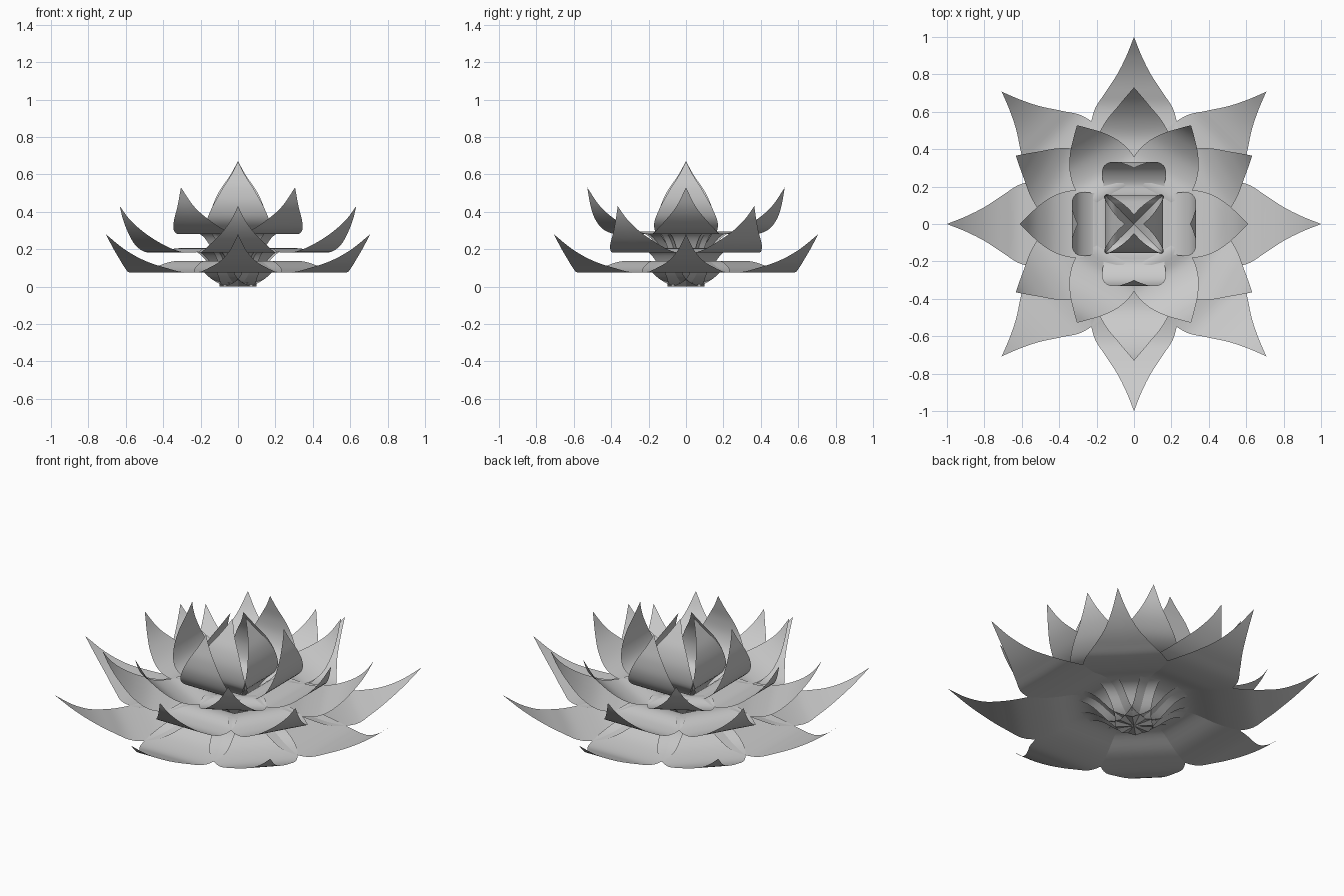
import bpy, bmesh, math
from mathutils import Matrix, Vector

cube = bpy.data.objects.get("Cube")
if cube:
    bpy.data.objects.remove(cube)

grey = bpy.data.materials.new("soft_grey")
grey.use_nodes = True
COLOUR = (0.6, 0.6, 0.6, 1)
grey.diffuse_color = COLOUR
grey.node_tree.nodes["Principled BSDF"].inputs["Base Color"].default_value = COLOUR


def smooth_path(points, steps=5):
    """Catmull-Rom curve through (radius, height, half width) stations."""
    pts = [Vector(p) for p in points]
    pts = [2 * pts[0] - pts[1]] + pts + [2 * pts[-1] - pts[-2]]
    path = []
    for a, b, c, d in zip(pts, pts[1:], pts[2:], pts[3:]):
        for i in range(steps):
            t = i / steps
            path.append(0.5 * (2 * b + (c - a) * t + (2 * a - 5 * b + 4 * c - d) * t * t
                               + (3 * b - a - 3 * c + d) * t ** 3))
    return path + [pts[-2]]


def petal_ring(name, count, start, stations):
    """A ring of thin petals, each bent along its length and flat across."""
    path = smooth_path(stations)
    for k in range(count):
        bm = bmesh.new()
        rows = [[bm.verts.new((r, side * max(w, 0), z)) for side in (-1, 0, 1)]
                for r, z, w in path]
        for low, high in zip(rows, rows[1:]):
            for i in range(2):
                bm.faces.new((low[i], high[i], high[i + 1], low[i + 1]))
        bmesh.ops.remove_doubles(bm, verts=bm.verts, dist=1e-5)
        turn = math.radians(start) + math.tau * k / count
        bm.transform(Matrix.Rotation(turn, 4, "Z"))
        mesh = bpy.data.meshes.new(name)
        bm.to_mesh(mesh)
        bm.free()
        mesh.materials.append(grey)
        mesh.shade_smooth()
        bpy.context.collection.objects.link(bpy.data.objects.new(f"{name}_{k + 1}", mesh))


# Wide, low outer petals
petal_ring("outer_petal", 8, 0, [
    (0, 0, 0.10), (0.1, 0.04, 0.10), (0.2, 0.12, 0.14), (0.3, 0.135, 0.19),
    (0.45, 0.09, 0.235), (0.6, 0.075, 0.215), (0.7, 0.1, 0.155),
    (0.8, 0.14, 0.09), (0.9, 0.2, 0.04), (1, 0.28, 0)])

# Second ring
petal_ring("lower_petal", 6, 30, [
    (0, 0.01, 0.08), (0.09, 0.08, 0.09), (0.17, 0.18, 0.13), (0.26, 0.205, 0.18),
    (0.36, 0.185, 0.21), (0.46, 0.185, 0.195), (0.55, 0.225, 0.15),
    (0.63, 0.29, 0.085), (0.69, 0.36, 0.035), (0.73, 0.43, 0)])

# Third ring
petal_ring("middle_petal", 6, 0, [
    (0, 0.02, 0.07), (0.08, 0.14, 0.08), (0.15, 0.26, 0.12), (0.22, 0.295, 0.16),
    (0.32, 0.28, 0.18), (0.42, 0.305, 0.155), (0.5, 0.36, 0.105),
    (0.56, 0.43, 0.05), (0.61, 0.53, 0)])

# Upright inner petals
petal_ring("inner_petal", 4, 0, [
    (0, 0.03, 0.06), (0.06, 0.16, 0.07), (0.13, 0.28, 0.14), (0.22, 0.295, 0.165),
    (0.295, 0.35, 0.168), (0.328, 0.43, 0.135), (0.33, 0.52, 0.085),
    (0.315, 0.6, 0.035), (0.3, 0.67, 0)])

# Closed central bud
petal_ring("bud_petal", 4, 0, [
    (0, 0.04, 0.05), (0.05, 0.18, 0.07), (0.1, 0.275, 0.13), (0.145, 0.33, 0.16),
    (0.155, 0.42, 0.14), (0.135, 0.51, 0.1), (0.095, 0.59, 0.045), (0.05, 0.67, 0)])
